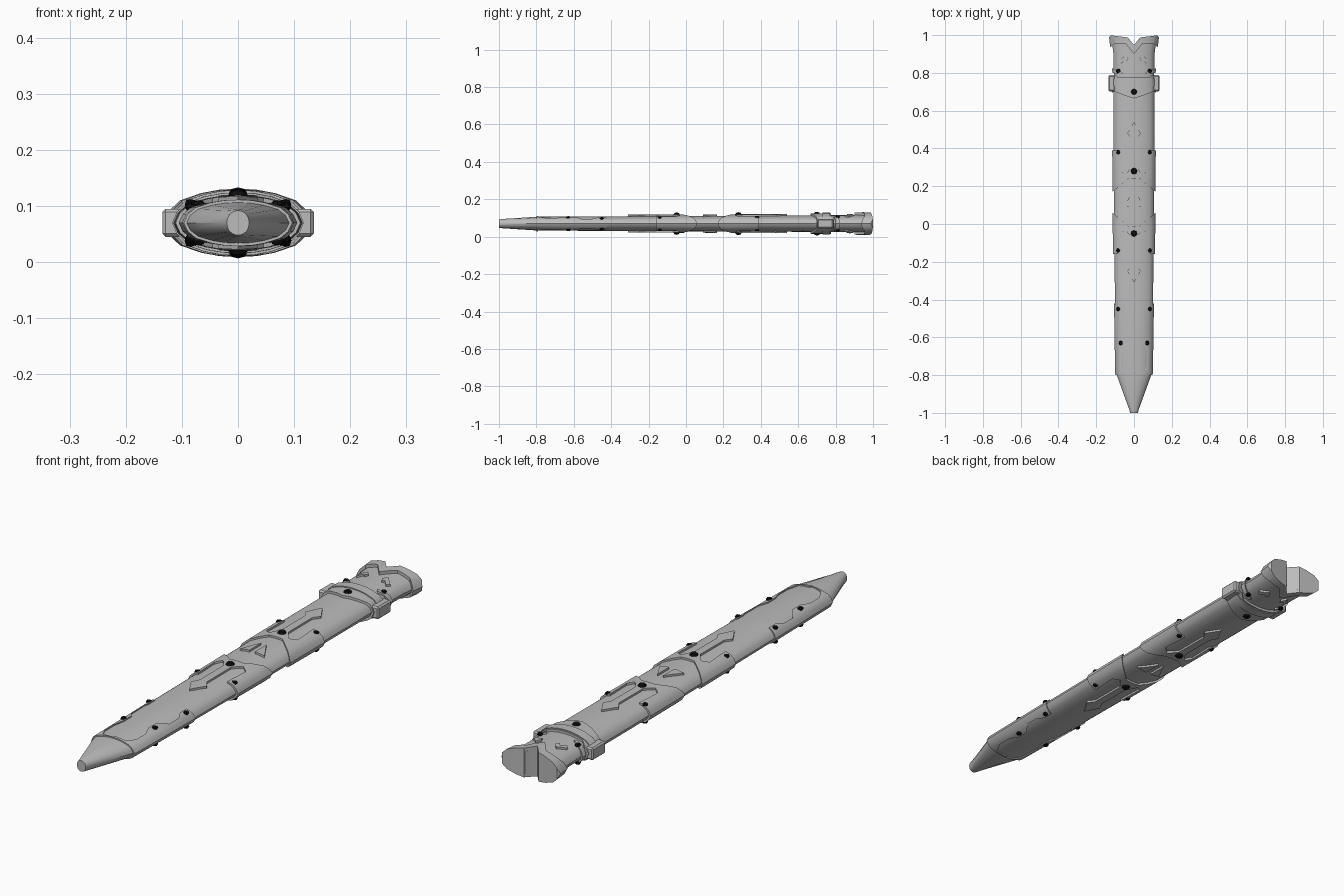
import bpy, bmesh, math
from mathutils import Matrix

if "Cube" in bpy.data.objects:
    bpy.data.objects.remove(bpy.data.objects["Cube"])

ZC = 0.07


def material(name, value):
    m = bpy.data.materials.new(name)
    m.diffuse_color = (value, value, value, 1)
    m.use_nodes = True
    m.node_tree.nodes["Principled BSDF"].inputs["Base Color"].default_value = m.diffuse_color
    return m


GREY = material("grey_metal", 0.50)
BLACK = material("black_stud", 0.005)


def finish(name, bm, mat, angle=30):
    bmesh.ops.recalc_face_normals(bm, faces=bm.faces)
    me = bpy.data.meshes.new(name)
    bm.to_mesh(me)
    bm.free()
    me.materials.append(mat)
    ob = bpy.data.objects.new(name, me)
    bpy.context.collection.objects.link(ob)
    me.shade_smooth()
    me.set_sharp_from_angle(angle=math.radians(angle))
    return ob


# Cross-section quarter as fractions of half width and half height
QUARTER = [(1, 0), (0.93, 0.36), (0.78, 0.66), (0.5, 0.87), (0.25, 0.97), (0, 1)]
UPPER = QUARTER + [(-x, z) for x, z in QUARTER[-2::-1]]
RING = UPPER + [(x, -z) for x, z in UPPER[-2:0:-1]]

# Stations along the length: y, half width, half height
STATIONS = [(-1, 0.02, 0.022), (-0.98, 0.026, 0.025), (-0.79, 0.095, 0.037),
            (-0.4, 0.101, 0.039), (0, 0.105, 0.041), (0.5, 0.108, 0.043),
            (0.8, 0.107, 0.045), (0.9, 0.109, 0.046), (0.98, 0.119, 0.048)]


def mouth_y(x):
    """Notched outline of the open end."""
    x = abs(x)
    if x < 0.03:
        return 0.945 + x / 0.03 * 0.04
    return 0.985 + (x - 0.03) * 0.14 if x < 0.115 else 0.985


def half_size(y):
    for (a, wa, ha), (b, wb, hb) in zip(STATIONS, STATIONS[1:]):
        if a <= y <= b:
            t = (y - a) / (b - a)
            return wa + t * (wb - wa), ha + t * (hb - ha)


def surface_height(x, y):
    w, h = half_size(y)
    f = abs(x) / w
    for (xa, za), (xb, zb) in zip(QUARTER, QUARTER[1:]):
        if xb <= f <= xa:
            return h * (za + (xa - f) / (xa - xb) * (zb - za))
    return 0


def sheath(name, grow=0.0, helper=True):
    """Lofted body, optionally inflated for cutting surface plates."""
    bm = bmesh.new()
    rings = []
    for i, (y, w, h) in enumerate(STATIONS):
        ring = []
        for fx, fz in RING:
            x = fx * (w + grow)
            if i == len(STATIONS) - 1:
                yy = mouth_y(fx * w) + grow * 0.2
            else:
                yy = min(y, mouth_y(fx * w) - 0.03)
            ring.append(bm.verts.new((x, yy, ZC + fz * (h + grow))))
        rings.append(ring)
    n = len(RING)
    for a, b in zip(rings, rings[1:]):
        for k in range(n):
            bm.faces.new((a[k], a[(k + 1) % n], b[(k + 1) % n], b[k]))
    bm.faces.new(rings[0])
    # Mouth cap as strips between the upper and lower edges
    end = rings[-1]
    for k in range(len(UPPER) - 1):
        face = [end[k], end[k + 1], end[-k - 1], end[-k] if k else end[0]]
        bm.faces.new(list(dict.fromkeys(face)))
    ob = finish(name, bm, GREY)
    ob.hide_render = ob.hide_viewport = helper
    return ob


def plate(name, halves, grow):
    """Raised plates on both faces: outlines trimmed to the inflated sheath."""
    bm = bmesh.new()
    for pts in halves:
        mirror = [(-x, y) for x, y in reversed(pts)]
        if pts[0][0] == 0:
            outlines = [pts + [p for p in mirror if p[0] != 0]]
        else:
            outlines = [pts, mirror]
        for outline in outlines:
            f = bm.faces.new([bm.verts.new((x, y, -0.1)) for x, y in outline])
            ext = bmesh.ops.extrude_face_region(bm, geom=[f])["geom"]
            bmesh.ops.translate(bm, vec=(0, 0, 0.35),
                                verts=[v for v in ext if isinstance(v, bmesh.types.BMVert)])
    ob = finish(name, bm, GREY)
    outer = sheath(name + "_trim", grow)
    for op, cutter in (("INTERSECT", outer), ("DIFFERENCE", CORE)):
        mod = ob.modifiers.new(op.title(), "BOOLEAN")
        mod.operation, mod.object, mod.solver = op, cutter, "EXACT"
    deps = bpy.context.evaluated_depsgraph_get()
    me = bpy.data.meshes.new_from_object(ob.evaluated_get(deps))
    ob.modifiers.clear()
    ob.data = me
    me.shade_smooth()
    me.set_sharp_from_angle(angle=math.radians(30))
    bpy.data.objects.remove(outer)


CORE = sheath("core_cutter", -0.004)
sheath("sheath_body", 0, helper=False)

# Tip guard rails
plate("tip_rails", [[(0, -0.80), (0, -0.79), (0.05, -0.79), (0.07, -0.75), (0.07, -0.69),
                     (0.055, -0.65), (0.055, -0.60), (0.085, -0.56), (0.085, -0.50),
                     (0.07, -0.47), (0.07, -0.43), (0.15, -0.41), (0.15, -0.80)]], 0.005)

# Middle guards with an arrow, mirrored along the length
GUARD = [(0, -0.01), (0.03, -0.01), (0.15, 0.09), (0.15, -0.16), (0.065, -0.16),
         (0.07, -0.05), (0.045, -0.03), (0.016, -0.07), (0.016, -0.22), (0.035, -0.25),
         (0, -0.31)]
plate("lower_guard", [GUARD], 0.008)
plate("upper_guard", [[(x, 0.23 - y) for x, y in GUARD]], 0.008)

# Triangle emblem between the guards
plate("triangle_emblem", [[(0.012, 0.09), (0.055, 0.09), (0.012, 0.165)]], 0.008)

# Collar bands near the mouth
plate("collar_base", [[(0, 0.665), (0.05, 0.68), (0.10, 0.70), (0.15, 0.69), (0.15, 0.79),
                       (0.10, 0.79), (0.08, 0.775), (0, 0.775)]], 0.010)
plate("collar_strap", [[(0, 0.73), (0.15, 0.73), (0.15, 0.77), (0, 0.77)]], 0.014)

# Mouth rim and angular ornaments
plate("mouth_rim", [[(0, 0.90), (0.045, 0.955), (0.10, 0.955), (0.15, 0.92), (0.15, 1.05),
                     (0, 1.05)]], 0.013)
plate("mouth_ornaments", [[(0.03, 0.875), (0.045, 0.895), (0.075, 0.865), (0.065, 0.85),
                           (0.047, 0.87), (0.04, 0.86)],
                          [(0.06, 0.80), (0.15, 0.84), (0.15, 0.81), (0.07, 0.79)]], 0.008)

# Side lugs on the collar
for side, label in ((-1, "left"), (1, "right")):
    bm = bmesh.new()
    bmesh.ops.create_cube(bm, size=1, matrix=Matrix.Translation((side * 0.117, 0.745, ZC))
                          @ Matrix.Diagonal((0.036, 0.085, 0.05, 1)))
    bmesh.ops.bevel(bm, geom=bm.edges[:], offset=0.006, segments=1, affect="EDGES")
    finish(label + "_lug", bm, GREY)

# Faceted studs on both faces
LARGE = [(0, 0.70), (0, 0.28), (0, -0.05)]
SMALL = [(s * x, y) for s in (-1, 1) for x, y in
         ((0.084, 0.81), (0.083, 0.38), (0.083, -0.14), (0.083, -0.45), (0.070, -0.63))]
bm = bmesh.new()
for spots, r, lift in ((LARGE, 0.017, 0.008), (SMALL, 0.012, 0.006)):
    for x, y in spots:
        for s in (-1, 1):
            z = ZC + s * (surface_height(x, y) + lift)
            bmesh.ops.create_uvsphere(bm, u_segments=8, v_segments=4, radius=1,
                                      matrix=Matrix.Translation((x, y, z))
                                      @ Matrix.Diagonal((r, r, r * 0.65, 1)))
finish("studs", bm, BLACK, 20)
